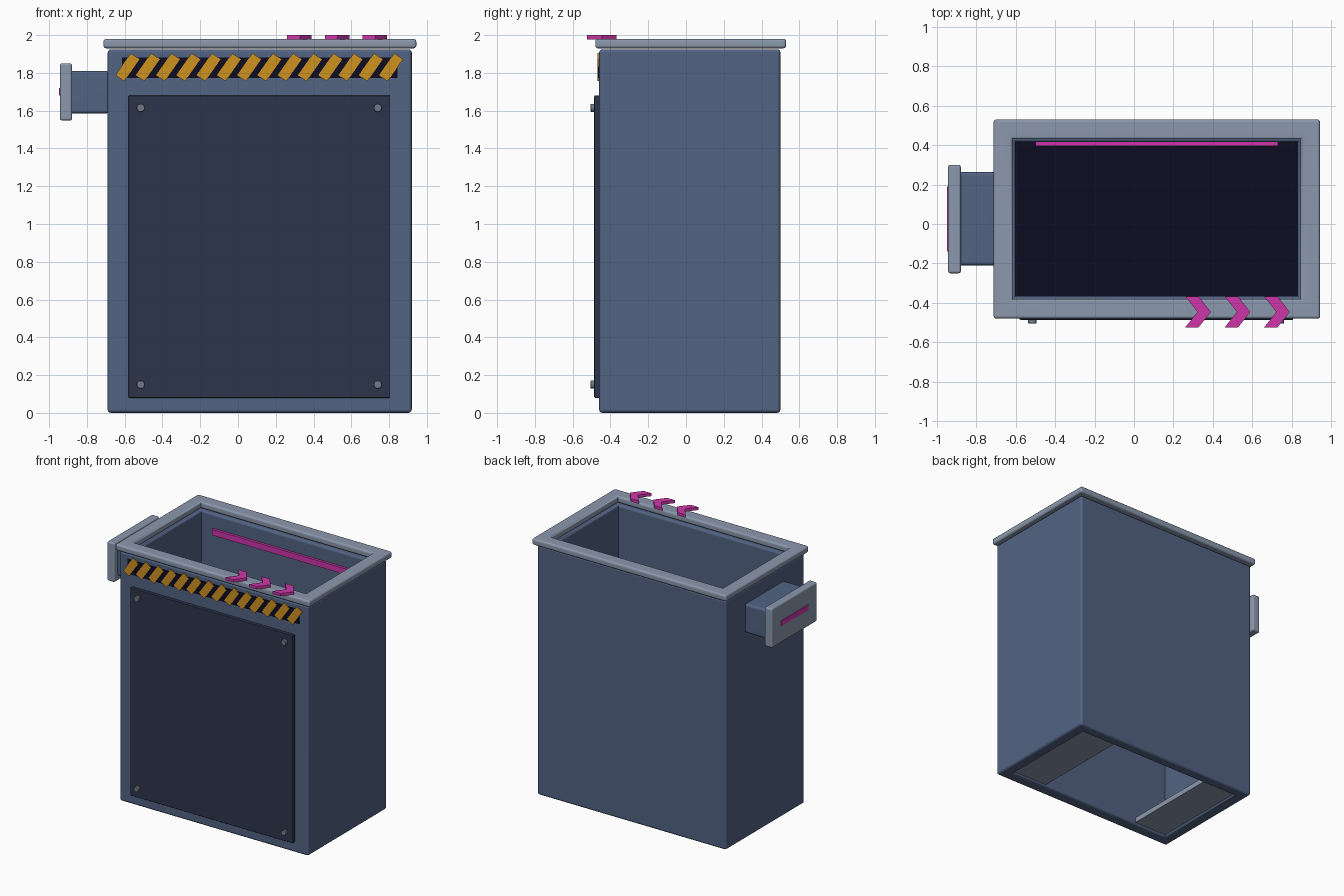
import bpy, bmesh, math
from mathutils import Matrix, Vector

if "Cube" in bpy.data.objects:
    bpy.data.objects.remove(bpy.data.objects["Cube"])


def material(name, r, g, b):
    m = bpy.data.materials.new(name)
    lin = [((c / 255 + 0.055) / 1.055) ** 2.4 if c > 10 else c / 255 / 12.92 for c in (r, g, b)]
    m.diffuse_color = (*lin, 1)
    m.use_nodes = True
    m.node_tree.nodes["Principled BSDF"].inputs["Base Color"].default_value = m.diffuse_color
    return m


BLUE = material("slate blue paint", 82, 99, 131)
NAVY = material("dark navy panel", 44, 53, 74)
GREY = material("light steel", 139, 152, 173)
BOLT = material("bolt steel", 112, 123, 138)
BLACK = material("near black", 12, 12, 32)
AMBER = material("amber stripe", 206, 146, 32)
PINK = material("magenta glow", 206, 54, 170)


def finish(name, bm, mat, bevel=0.0):
    """Round the convex edges, then make the object."""
    bmesh.ops.recalc_face_normals(bm, faces=bm.faces)
    if bevel:
        edges = [e for e in bm.edges if e.is_convex and e.calc_face_angle(0) > 0.5]
        bmesh.ops.bevel(bm, geom=edges, offset=bevel, segments=3, profile=0.5, affect='EDGES')
    me = bpy.data.meshes.new(name)
    bm.to_mesh(me)
    bm.free()
    me.materials.append(mat)
    ob = bpy.data.objects.new(name, me)
    bpy.context.collection.objects.link(ob)
    if bevel:
        bpy.ops.object.select_all(action='DESELECT')
        ob.select_set(True)
        bpy.context.view_layer.objects.active = ob
        bpy.ops.object.shade_smooth_by_angle(angle=math.radians(35))
        ob.modifiers.new("flat_face_normals", 'WEIGHTED_NORMAL').keep_sharp = True
    return ob


def box(name, x, y, z, mat, bevel=0.0, tilt=0.0):
    """Box from ranges, optionally tilted about its own y axis."""
    bm = bmesh.new()
    bmesh.ops.create_cube(bm, size=1)
    size = [r[1] - r[0] for r in (x, y, z)]
    centre = Vector([(r[0] + r[1]) / 2 for r in (x, y, z)])
    bm.transform(Matrix.Translation(centre) @ Matrix.Rotation(tilt, 4, 'Y') @ Matrix.Diagonal((*size, 1)))
    return finish(name, bm, mat, bevel)


def frame(name, x, y, z, inner_x, inner_y, mat, bevel):
    """Open rectangular tube with solid walls."""
    bm = bmesh.new()

    def ring(rx, ry, h):
        return [bm.verts.new((rx[i], ry[j], h)) for i, j in ((0, 0), (1, 0), (1, 1), (0, 1))]

    rings = [ring(x, y, z[0]), ring(x, y, z[1]), ring(inner_x, inner_y, z[1]), ring(inner_x, inner_y, z[0])]
    for k in range(4):
        a, b = rings[k], rings[(k + 1) % 4]
        for i in range(4):
            j = (i + 1) % 4
            bm.faces.new((a[i], a[j], b[j], b[i]))
    return finish(name, bm, mat, bevel)


# Hollow body and top rim
INX, INY = (-0.60, 0.83), (-0.365, 0.415)
frame("body_shell", (-0.69, 0.92), (-0.46, 0.50), (0, 1.925), INX, INY, BLUE, 0.018)
frame("top_rim", (-0.712, 0.944), (-0.48, 0.53), (1.93, 1.98), (-0.615, 0.845), (-0.38, 0.43), GREY, 0.014)

# Dark inner floor and the two ledges under it
box("inner_floor", INX, INY, (0.99, 1.01), BLACK)
for side, x in (("left", (-0.61, -0.32)), ("right", (0.53, 0.84))):
    box(side + "_bottom_ledge", x, (-0.37, 0.42), (0.018, 0.058), GREY)

# Front service panel with corner bolts
box("front_panel", (-0.58, 0.806), (-0.486, -0.45), (0.08, 1.68), NAVY, 0.005)
for x in (-0.515, 0.74):
    for z in (0.15, 1.615):
        bm = bmesh.new()
        bmesh.ops.create_cone(bm, cap_ends=True, segments=12, radius1=0.022, radius2=0.022, depth=0.03)
        bm.transform(Matrix.Translation((x, -0.49, z)) @ Matrix.Rotation(math.pi / 2, 4, 'X'))
        finish("panel_bolt", bm, BOLT, 0.004)

# Hazard band with slanted stripes
box("hazard_band", (-0.615, 0.845), (-0.466, -0.459), (1.772, 1.882), BLACK)
COUNT = 14
for i in range(COUNT):
    cx = -0.585 + i * 1.395 / (COUNT - 1)
    box("hazard_stripe", (cx - 0.028, cx + 0.028), (-0.469, -0.461), (1.759, 1.901), AMBER, tilt=math.radians(35))

# Side outlet: duct, flange and glowing slot
box("side_duct", (-0.90, -0.68), (-0.21, 0.264), (1.585, 1.81), BLUE, 0.018)
box("side_flange", (-0.943, -0.878), (-0.25, 0.30), (1.548, 1.85), GREY, 0.012)
box("flange_slot", (-0.948, -0.94), (-0.14, 0.19), (1.68, 1.72), PINK)

# Glowing strip inside the back wall
box("inner_strip", (-0.50, 0.73), (0.395, 0.416), (1.77, 1.815), PINK)

# Direction chevrons on the front of the rim
SHAPE = ((0, 0.078), (0.068, 0.078), (0.13, 0), (0.068, -0.078), (0, -0.078), (0.062, 0))
for x in (0.26, 0.46, 0.66):
    bm = bmesh.new()
    face = bm.faces.new([bm.verts.new((x + px, -0.446 + py, 1.978)) for px, py in SHAPE])
    top = bmesh.ops.extrude_face_region(bm, geom=[face])["geom"]
    bmesh.ops.translate(bm, vec=(0, 0, 0.022), verts=[v for v in top if isinstance(v, bmesh.types.BMVert)])
    finish("rim_chevron", bm, PINK)
